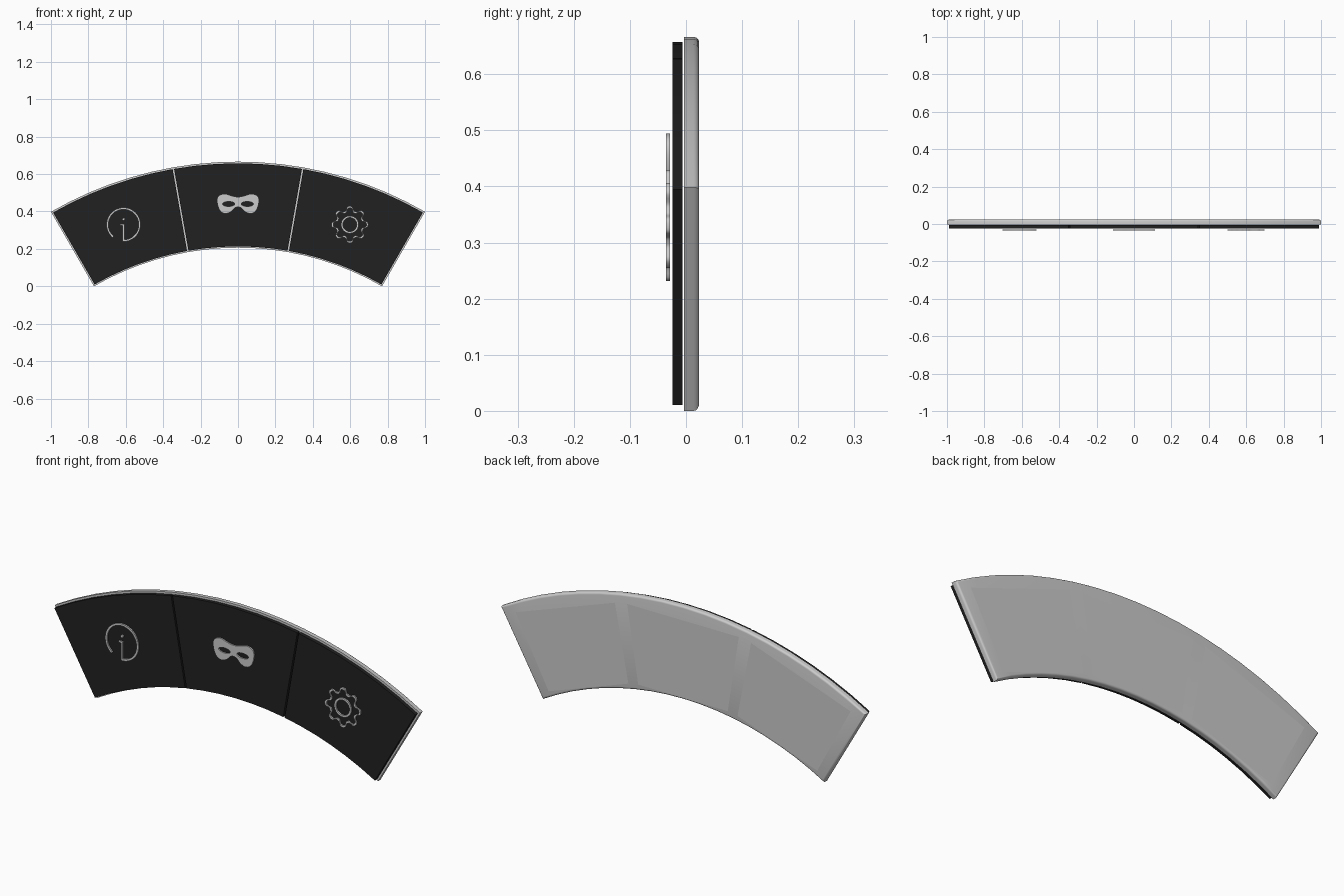
import bpy, bmesh
from math import sin, cos, asin, pi, radians, tanh

if "Cube" in bpy.data.objects:
    bpy.data.objects.remove(bpy.data.objects["Cube"])

R0, R1 = 1.54, 2.0            # inner and outer arc radius
CZ = -R0 * cos(radians(30))   # arc centre height

dark = bpy.data.materials.new("dark_panel")
dark.diffuse_color = (0.015, 0.015, 0.015, 1)
dark.use_nodes = True
dark.node_tree.nodes["Principled BSDF"].inputs["Base Color"].default_value = dark.diffuse_color


def sector(name, a0, a1, r0, r1, y0, y1, n, m0=0.0, m1=0.0, round_back=0.0):
    """Ring sector (degrees from vertical) with side margins m0, m1."""
    bm = bmesh.new()
    rows = []
    for r in (r0, r1):
        s, e = radians(a0) + asin(m0 / r), radians(a1) - asin(m1 / r)
        rows.append([bm.verts.new((r * sin(s + (e - s) * i / n), y0,
                                   CZ + r * cos(s + (e - s) * i / n)))
                     for i in range(n + 1)])
    lo, hi = rows
    faces = [bm.faces.new((lo[i], lo[i + 1], hi[i + 1], hi[i])) for i in range(n)]
    if y1 != y0:
        ext = bmesh.ops.extrude_face_region(bm, geom=faces, use_keep_orig=True)
        for v in ext["geom"]:
            if isinstance(v, bmesh.types.BMVert):
                v.co.y = y1
    bmesh.ops.recalc_face_normals(bm, faces=bm.faces)
    if round_back:
        rim = [e for e in bm.edges if all(abs(v.co.y - y1) < 1e-5 for v in e.verts)
               and e.calc_face_angle(0) > 1]
        bmesh.ops.bevel(bm, geom=rim, offset=round_back, segments=4,
                        profile=0.5, affect='EDGES')
    return finish(name, bm)


def finish(name, bm):
    me = bpy.data.meshes.new(name)
    bm.to_mesh(me)
    bm.free()
    ob = bpy.data.objects.new(name, me)
    bpy.context.collection.objects.link(ob)
    smooth(ob)
    return ob


def smooth(ob):
    bpy.ops.object.select_all(action='DESELECT')
    ob.select_set(True)
    bpy.context.view_layer.objects.active = ob
    bpy.ops.object.shade_smooth_by_angle(angle=radians(30))


def icon(name, loops, cx, cz):
    """Flat raised shape from closed outlines; inner outlines become holes."""
    cu = bpy.data.curves.new(name, 'CURVE')
    cu.dimensions, cu.fill_mode, cu.extrude = '2D', 'BOTH', 0.0033
    for pts in loops:
        sp = cu.splines.new('POLY')
        sp.points.add(len(pts) - 1)
        for p, (x, z) in zip(sp.points, pts):
            p.co = (x, z, 0, 1)
        sp.use_cyclic_u = True
    ob = bpy.data.objects.new(name, cu)
    ob.location, ob.rotation_euler = (cx, -0.0322, cz), (pi / 2, 0, 0)
    bpy.context.collection.objects.link(ob)
    bpy.ops.object.select_all(action='DESELECT')
    ob.select_set(True)
    bpy.context.view_layer.objects.active = ob
    bpy.ops.object.convert(target='MESH')
    smooth(bpy.context.view_layer.objects.active)


def arc(r, a0=0, a1=360, n=40, cx=0, cz=0, rz=None):
    """Points on an ellipse arc; full turns skip the repeated end point."""
    k = n if abs(a1 - a0) == 360 else n + 1
    ang = [radians(a0 + (a1 - a0) * i / n) for i in range(k)]
    return [(cx + r * cos(a), cz + (rz or r) * sin(a)) for a in ang]


def gear(r, amp, n=160):
    out = []
    for i in range(n):
        a = 2 * pi * i / n
        q = r + amp * tanh(1.8 * cos(8 * a)) / tanh(1.8)
        out.append((q * cos(a), q * sin(a)))
    return out


def smooth_loop(pts, steps=6):
    """Closed Catmull-Rom through the given points."""
    out, n = [], len(pts)
    for i in range(n):
        p = [pts[(i + k) % n] for k in (-1, 0, 1, 2)]
        for s in range(steps):
            t = s / steps
            out.append(tuple(0.5 * (2 * b + (c - a) * t + (2 * a - 5 * b + 4 * c - d) * t * t
                                    + (3 * b - a - 3 * c + d) * t ** 3)
                             for a, b, c, d in zip(*p)))
    return out


# Backing plate with rounded rear rim
sector("back_plate", -30, 30, R0, R1, -0.004, 0.0235, 18, round_back=0.01)

# Dark front panels and the flush rear inlays
for i, side in enumerate(("left", "middle", "right")):
    a = -30 + 20 * i
    p = sector(side + "_panel", a, a + 20, R0 + 0.007, R1 - 0.009, -0.0245, -0.0065, 6,
               0.008 if i == 0 else 0.004, 0.008 if i == 2 else 0.004)
    p.data.materials.append(dark)
    inlay = sector(side + "_rear_inlay", a + (2 if i == 0 else 1), a + (18 if i == 2 else 19),
                   1.567, 1.955, 0.0238, 0.0238, 1)
    if inlay.data.polygons[0].normal.y < 0:
        inlay.data.flip_normals()

# Information icon: open ring running into a stem, plus a dot
ring = arc(0.091, -93, 230, 48) + arc(0.081, 230, -87, 48)
stem = [(0.0045, 0.004), (-0.018, 0.004), (-0.018, -0.005), (-0.0045, -0.005)]
icon("info_icon", [ring + stem, arc(0.007, n=16, cz=0.029)], -0.612, 0.33)

# Mask icon with two eye holes
half = [(0.035, 0.044), (0.07, 0.054), (0.1, 0.046), (0.112, 0.022), (0.105, -0.018),
        (0.088, -0.044), (0.062, -0.051), (0.036, -0.04), (0.018, -0.022)]
outline = [(0, 0.038)] + half + [(0, -0.016)] + [(-x, z) for x, z in reversed(half)]
icon("mask_icon", [smooth_loop(outline)]
     + [arc(0.032, n=24, cx=s * 0.05, rz=0.013) for s in (-1, 1)], 0, 0.44)

# Gear icon: toothed outline and hub ring
icon("gear_icon", [gear(0.087, 0.0115), gear(0.077, 0.0115),
                   arc(0.047), arc(0.037)], 0.598, 0.33)
